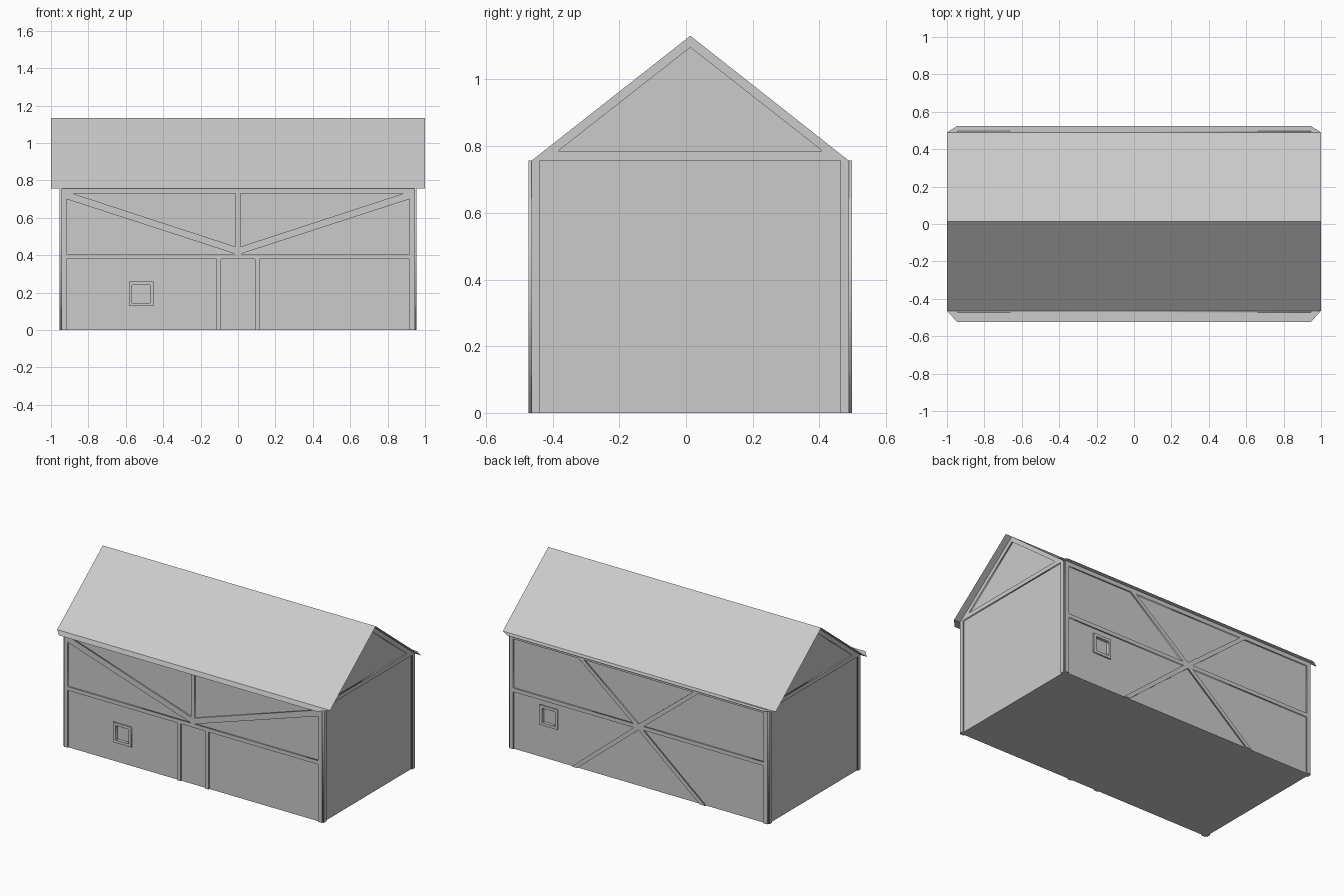
import bpy
from math import radians

if "Cube" in bpy.data.objects:
    bpy.data.objects.remove(bpy.data.objects["Cube"])

HX, Y0, Y1, RY = 0.945, -0.464, 0.489, 0.013   # wall half length, wall faces, ridge
EAVE, TOP, T = 0.757, 1.132, 0.009             # eave and ridge height, timber relief


def mesh_object(name, verts, faces):
    me = bpy.data.meshes.new(name)
    me.from_pydata(verts, [], faces)
    ob = bpy.data.objects.new(name, me)
    bpy.context.collection.objects.link(ob)
    return ob


def box(name, x0, x1, y0, y1, z0, z1):
    v = [(x, y, z) for x in (x0, x1) for y in (y0, y1) for z in (z0, z1)]
    f = [(0, 1, 3, 2), (4, 6, 7, 5), (0, 4, 5, 1), (2, 3, 7, 6), (0, 2, 6, 4), (1, 5, 7, 3)]
    return mesh_object(name, v, f)


def timber(name, loops, loc, turn=0):
    """Upright flat frame: first loop is the outline, the rest are openings."""
    cu = bpy.data.curves.new(name, 'CURVE')
    cu.dimensions, cu.fill_mode, cu.extrude = '2D', 'BOTH', T / 2
    for loop in loops:
        sp = cu.splines.new('POLY')
        sp.points.add(len(loop) - 1)
        for p, (a, b) in zip(sp.points, loop):
            p.co = (a, b, 0, 1)
        sp.use_cyclic_u = True
    ob = bpy.data.objects.new(name, cu)
    ob.location = loc
    ob.rotation_euler = (radians(90), 0, radians(turn))
    bpy.context.collection.objects.link(ob)
    bpy.ops.object.select_all(action='DESELECT')
    ob.select_set(True)
    bpy.context.view_layer.objects.active = ob
    bpy.ops.object.convert(target='MESH')


def mirror(pts):
    return [(-a, b) for a, b in reversed(pts)]


def square(cx, cz, h):
    return [(cx - h, cz - h), (cx + h, cz - h), (cx + h, cz + h), (cx - h, cz + h)]


# Walls: closed gabled prism just beneath the roof sheet
prof = [(Y0, 0), (Y1, 0), (Y1, EAVE - .003), (RY, TOP - .003), (Y0, EAVE - .003)]
walls = mesh_object("walls", [(x, y, z) for x in (-HX, HX) for y, z in prof],
                    [(4, 3, 2, 1, 0), (5, 6, 7, 8, 9)] +
                    [(i, (i + 1) % 5, (i + 1) % 5 + 5, i + 5) for i in range(5)])

# Windows: raised surround with a shallow pocket in the wall
for side, y, s, cx, cz in (("front", Y0, -1, -.518, .193), ("back", Y1, 1, .66, .28)):
    timber(side + "_window_frame", [square(cx, cz, .066), square(cx, cz, .048)],
           (0, y + s * T / 2, 0))
    cut = box(side + "_window_cutter", cx - .048, cx + .048, y - .012, y + .012,
              cz - .048, cz + .048)
    cut.hide_render = True
    cut.hide_viewport = True
    mod = walls.modifiers.new(side + "_pocket", 'BOOLEAN')
    mod.operation, mod.solver, mod.object = 'DIFFERENCE', 'EXACT', cut

# Front timbers: corner posts, rails, doorposts, centre post and two braces
half = [(-HX, EAVE), (-HX, 0), (-.918, 0), (-.918, .38), (-.115, .38), (-.115, 0),
        (-.09, 0), (-.09, .38)]
low = [(-.918, .405), (-.01, .405), (-.918, .70)]
high = [(-.885, .73), (-.013, .445), (-.013, .73)]
timber("front_timbers", [half + mirror(half), low, mirror(low), high, mirror(high)],
       (0, Y0 - T / 2, 0))

# Back timbers: corner posts, rails and a large cross
half = [(-HX, EAVE), (-HX, 0), (-.918, 0), (-.918, .38), (-.035, .38), (-.49, 0), (-.45, 0)]
side = [(-.918, .405), (-.038, .405), (-.44, .73), (-.918, .73)]
mid = [(0, .412), (.40, .73), (-.40, .73)]
timber("back_timbers", [half + [(0, .372)] + mirror(half), side, mirror(side), mid],
       (0, Y1 + T / 2, 0))

# End timbers: posts, tie beam and gable rafters
end = [(Y0, 0), (-.438, 0), (-.438, EAVE), (.463, EAVE), (.463, 0), (Y1, 0),
       (Y1, EAVE - .001), (RY, TOP - .001), (Y0, EAVE - .001)]
gable = [(-.384, .785), (.41, .785), (RY, 1.096)]
for name, s in (("left", -1), ("right", 1)):
    timber(name + "_end_timbers", [end, gable], (s * (HX + T / 2), 0, 0), 90)

# Roof: thin sheet with level eave flaps that taper at the corners
rows = [(.945, -.525, EAVE), (1, Y0, EAVE), (1, RY, TOP), (1, Y1, EAVE), (.945, .525, EAVE)]
mesh_object("roof", [(s * x, y, z) for x, y, z in rows for s in (-1, 1)],
            [(2 * i, 2 * i + 1, 2 * i + 3, 2 * i + 2) for i in range(4)])
